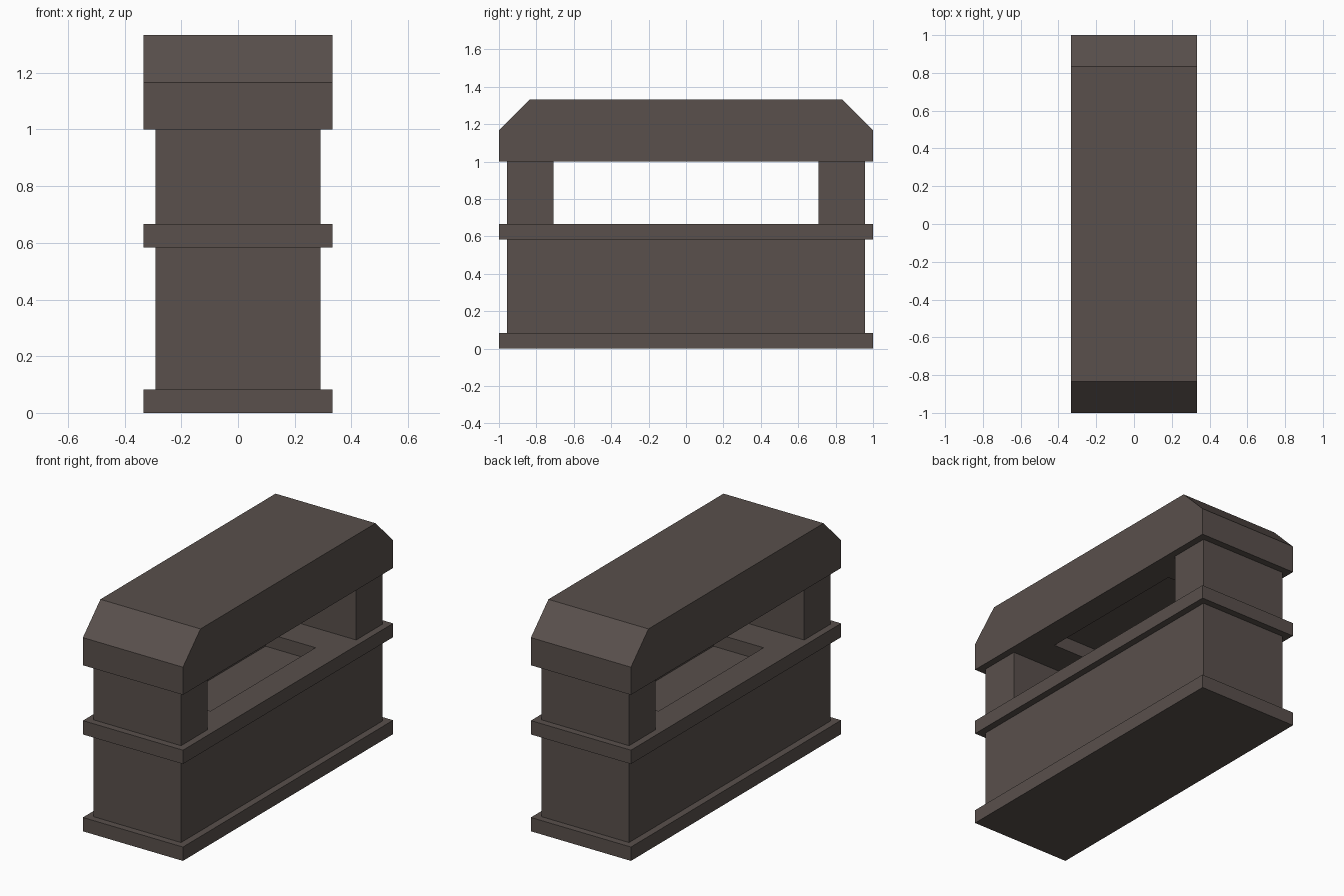
import bpy, bmesh

if "Cube" in bpy.data.objects:
    bpy.data.objects.remove(bpy.data.objects["Cube"])

stone = bpy.data.materials.new("dark_brown_stone")
stone.diffuse_color = (0.1, 0.08, 0.072, 1)
stone.use_nodes = True
stone.node_tree.nodes["Principled BSDF"].inputs["Base Color"].default_value = stone.diffuse_color


def make_object(name, bm):
    bmesh.ops.recalc_face_normals(bm, faces=bm.faces[:])
    mesh = bpy.data.meshes.new(name)
    bm.to_mesh(mesh)
    bm.free()
    mesh.materials.append(stone)
    obj = bpy.data.objects.new(name, mesh)
    bpy.context.collection.objects.link(obj)
    return obj


def prism(name, x, profile, open_caps=False):
    """Extrude a (y, z) outline across x = -x..x, optionally dropping hidden horizontal caps."""
    bm = bmesh.new()
    face = bm.faces.new([bm.verts.new((-x, y, z)) for y, z in profile])
    ext = bmesh.ops.extrude_face_region(bm, geom=[face], use_keep_orig=True)
    moved = [v for v in ext["geom"] if isinstance(v, bmesh.types.BMVert)]
    bmesh.ops.translate(bm, verts=moved, vec=(2 * x, 0, 0))
    bm.normal_update()
    if open_caps:
        caps = [f for f in bm.faces if abs(f.normal.z) > 0.9]
        bmesh.ops.delete(bm, geom=caps, context="FACES")
    return make_object(name, bm)


def box(name, x, y0, y1, z0, z1, open_caps=False):
    return prism(name, x, [(y0, z0), (y1, z0), (y1, z1), (y0, z1)], open_caps)


def recess(obj, z0, z1):
    """Cut a rectangular pocket into a part."""
    cutter = box(obj.name + "_cutter", 1 / 6, -0.5, 0.5, z0, z1)
    cutter.hide_render = True
    cutter.hide_viewport = True
    mod = obj.modifiers.new("recess", "BOOLEAN")
    mod.operation = "DIFFERENCE"
    mod.solver = "EXACT"
    mod.object = cutter


W, INSET = 1 / 3, 1 / 24
w, l = W - INSET, 1 - INSET

# Plinth and main body
box("base_slab", W, -1, 1, 0, 2 * INSET)
box("body", w, -l, l, 2 * INSET, 14 * INSET, True)

# Middle ledge with a shallow tray
ledge = box("ledge", W, -1, 1, 14 * INSET, 16 * INSET)
recess(ledge, 14 * INSET + 0.003, 0.8)

# End posts
box("front_post", w, -l, -l + 0.25, 16 * INSET, 1, True)
box("back_post", w, l - 0.25, l, 16 * INSET, 1, True)

# Roof block with chamfered ends and a pocket underneath
cy, cz, top = 5 / 6, 7 / 6, 4 / 3
roof = prism("roof", W, [(-1, 1), (1, 1), (1, cz), (cy, top), (-cy, top), (-1, cz)])
recess(roof, 0.9, 1 + 2 * INSET)
